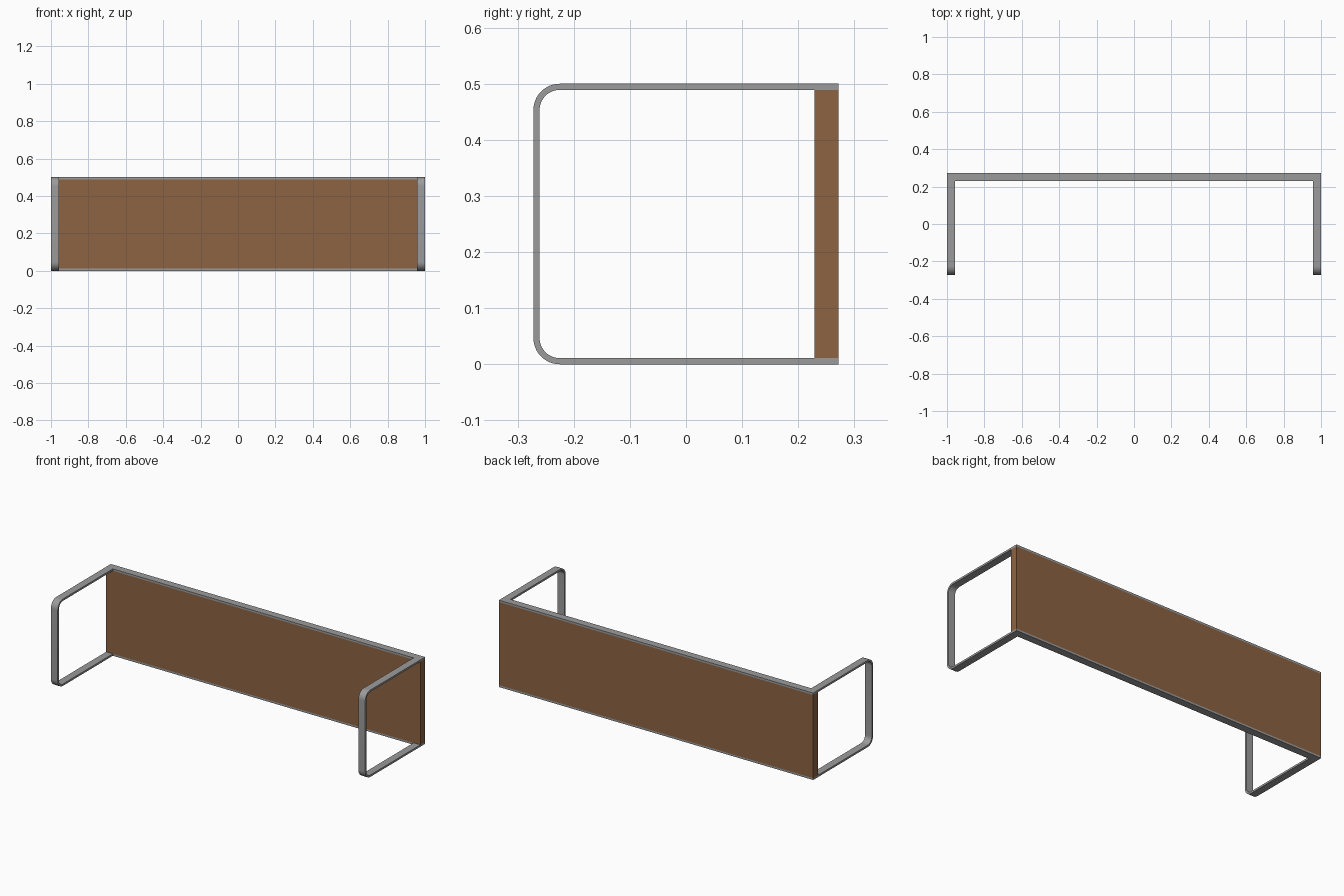
import bpy, bmesh, math

if "Cube" in bpy.data.objects:
    bpy.data.objects.remove(bpy.data.objects["Cube"])

W, D = 1.0, 0.272          # half width, half depth
H, T, B = 0.5, 0.011, 0.043  # height, bar thickness, bar width
R = 0.047                  # outer bend radius


def material(name, rgb):
    m = bpy.data.materials.new(name)
    m.diffuse_color = (*rgb, 1)
    m.use_nodes = True
    m.node_tree.nodes["Principled BSDF"].inputs["Base Color"].default_value = m.diffuse_color
    return m


wood = material("brown wood", (0.27, 0.125, 0.055))
steel = material("grey steel", (0.33, 0.33, 0.33))


def finish(name, bm, mat):
    bmesh.ops.recalc_face_normals(bm, faces=bm.faces)
    me = bpy.data.meshes.new(name)
    bm.to_mesh(me)
    bm.free()
    me.materials.append(mat)
    ob = bpy.data.objects.new(name, me)
    bpy.context.collection.objects.link(ob)
    return ob


def box(name, lo, hi, mat):
    bm = bmesh.new()
    bmesh.ops.create_cube(bm, size=1)
    for v in bm.verts:
        v.co = [(a + b) / 2 + c * (b - a) for a, b, c in zip(lo, hi, v.co)]
    return finish(name, bm, mat)


def loop_path(inset):
    """Open C-shaped path in (y, z), bent round the two front corners."""
    r = R - inset
    pts = [(D - B, H - inset)]
    for cz, start in ((H - R, 90), (R, 180)):
        for i in range(13):
            a = math.radians(start + 90 * i / 12)
            pts.append((-D + R + r * math.cos(a), cz + r * math.sin(a)))
    return pts + [(D - B, inset)]


def side_loop(name, x0, x1):
    bm = bmesh.new()
    rings = []
    for o, i in zip(loop_path(0), loop_path(T)):
        rings.append([bm.verts.new(p) for p in
                      ((x0, *o), (x1, *o), (x1, *i), (x0, *i))])
    for a, b in zip(rings, rings[1:]):
        for k in range(4):
            n = (k + 1) % 4
            bm.faces.new((a[k], a[n], b[n], b[k]))
    bm.faces.new(rings[0])
    bm.faces.new(rings[-1])
    ob = finish(name, bm, steel)
    bpy.context.view_layer.objects.active = ob
    ob.select_set(True)
    bpy.ops.object.shade_smooth_by_angle(angle=math.radians(30))
    ob.select_set(False)


# Bent flat-bar loops at each end
side_loop("left_loop", -W, -W + B)
side_loop("right_loop", W - B, W)

# Long rails above and below the panel
box("top_rail", (-W, D - B, H - T), (W, D, H), steel)
box("bottom_rail", (-W, D - B, 0), (W, D, T), steel)

# Wooden back panel
box("back_panel", (-W, D - B, T), (W, D, H - T), wood)
